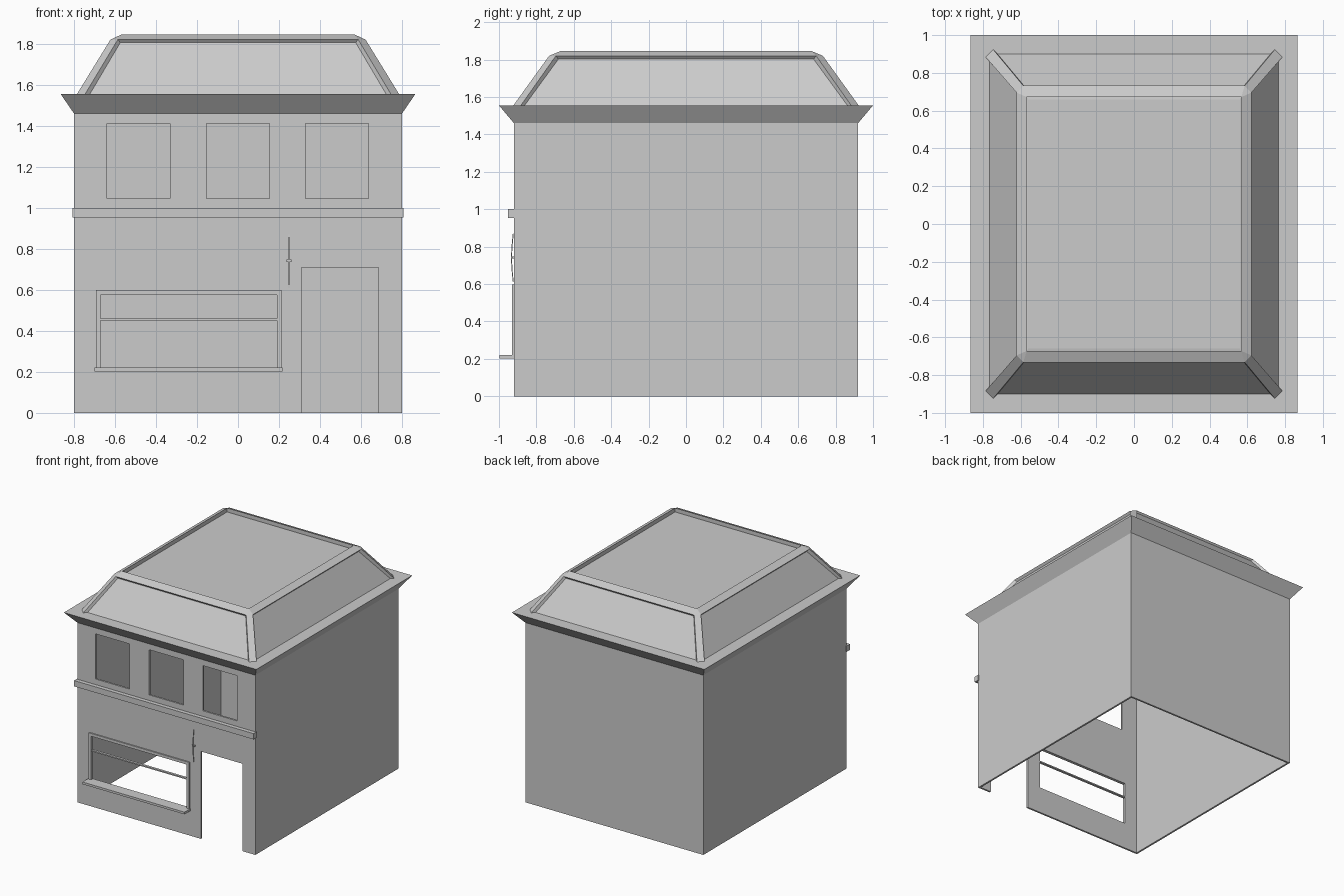
import bpy, bmesh
from mathutils import Vector

if "Cube" in bpy.data.objects:
    bpy.data.objects.remove(bpy.data.objects["Cube"])


def finish(name, bm):
    bmesh.ops.recalc_face_normals(bm, faces=bm.faces)
    me = bpy.data.meshes.new(name)
    bm.to_mesh(me)
    bm.free()
    ob = bpy.data.objects.new(name, me)
    bpy.context.collection.objects.link(ob)
    return ob


def hull(bm, pts):
    bmesh.ops.convex_hull(bm, input=[bm.verts.new(p) for p in pts])


def boxes(name, specs):
    """Boxes given as (x0, x1, y0, y1, z0, z1), joined in one object."""
    bm = bmesh.new()
    for x0, x1, y0, y1, z0, z1 in specs:
        m = bmesh.ops.create_cube(bm, size=1)["verts"]
        bmesh.ops.scale(bm, verts=m, vec=(x1 - x0, y1 - y0, z1 - z0))
        bmesh.ops.translate(bm, verts=m, vec=((x0 + x1) / 2, (y0 + y1) / 2, (z0 + z1) / 2))
    return finish(name, bm)


def loft(name, rings, cap_end=False, closed=False):
    """Skin rectangular rings (half x, half y, z, corner chamfer)."""
    bm = bmesh.new()
    loops = []
    for x, y, z, c in rings:
        pts = [(x, y - c), (x - c, y), (c - x, y), (-x, y - c),
               (-x, c - y), (c - x, -y), (x - c, -y), (x, c - y)]
        loops.append([bm.verts.new((px, py, z)) for px, py in pts])
    for a, b in zip(loops, loops[1:] + (loops[:1] if closed else [])):
        for i in range(8):
            j = (i + 1) % 8
            bm.faces.new((a[i], a[j], b[j], b[i]))
    if cap_end:
        bm.faces.new(loops[-1])
    bmesh.ops.remove_doubles(bm, verts=bm.verts, dist=0.0001)
    return finish(name, bm)


# Hollow walls, open underneath
T = 0.015
X, Y, H = 0.8, 0.92, 1.46
walls = loft("walls", [(X, Y, 0, 0), (X, Y, H, 0), (X - T, Y - T, H, 0), (X - T, Y - T, 0, 0)], closed=True)

# Door, shop window and three upper window openings
openings = [(0.31, 0.685, -0.1, 0.71), (-0.69, 0.21, 0.21, 0.595)]
openings += [(c - 0.154, c + 0.154, 1.045, 1.412) for c in (-0.485, 0.0, 0.482)]
cutter = boxes("opening_cutter", [(a, b, -1.0, -0.8, c, d) for a, b, c, d in openings])
cutter.hide_render = True
mod = walls.modifiers.new("openings", "BOOLEAN")
mod.operation, mod.solver, mod.object = "DIFFERENCE", "EXACT", cutter
bpy.context.view_layer.objects.active = walls
bpy.ops.object.modifier_apply(modifier=mod.name)
bpy.data.objects.remove(cutter)

# Flared eaves, sloping roof sides and flat deck
loft("roof", [(X, Y, H, 0), (0.865, 1.0, 1.555, 0), (0.765, 0.9, 1.555, 0),
              (0.605, 0.722, 1.805, 0), (0.56, 0.66, 1.815, 0)], cap_end=True)

# Raised rim around the deck
loft("roof_rim", [(0.568, 0.672, 1.812, 0), (0.568, 0.672, 1.845, 0),
                  (0.622, 0.732, 1.82, 0.036), (0.603, 0.715, 1.798, 0.03)], closed=True)

# Four hip beams down the roof corners
bm = bmesh.new()
for sx in (-1, 1):
    for sy in (-1, 1):
        pts = []
        for cx, cy, z, w in ((0.765, 0.903, 1.555, 0.02), (0.604, 0.714, 1.82, 0.018)):
            for inset in (0, 0.04):
                for s in (-w, w):
                    pts.append(Vector((sx * (cx - inset + s), sy * (cy - inset - s), z)))
        hull(bm, pts)
finish("hip_beams", bm)

# Ledge between the storeys
boxes("string_course", [(-0.807, 0.807, -0.953, -0.91, 0.953, 1.0)])

# Shop window frame with one crossbar, and its sill
f0, f1 = -0.93, -0.905
boxes("shop_window_frame", [
    (-0.692, -0.67, f0, f1, 0.21, 0.598), (0.19, 0.212, f0, f1, 0.21, 0.598),
    (-0.67, 0.19, f0, f1, 0.575, 0.598), (-0.67, 0.19, f0 + 0.005, f1, 0.45, 0.46)])
boxes("shop_window_sill", [(-0.7, 0.217, -0.997, -0.905, 0.203, 0.221)])

# Thin bowed bracket beside the door, with its small wall mount
bm = bmesh.new()
prof = [(-0.921, 0.61), (-0.927, 0.67), (-0.931, 0.74), (-0.927, 0.81), (-0.921, 0.87)]
for (ya, za), (yb, zb) in zip(prof, prof[1:]):
    hull(bm, [(x, y + d, z) for x in (0.246, 0.25) for y, z in ((ya, za), (yb, zb)) for d in (0, -0.005)])
finish("bracket", bm)
boxes("bracket_mount", [(0.236, 0.26, -0.93, -0.915, 0.736, 0.748)])
